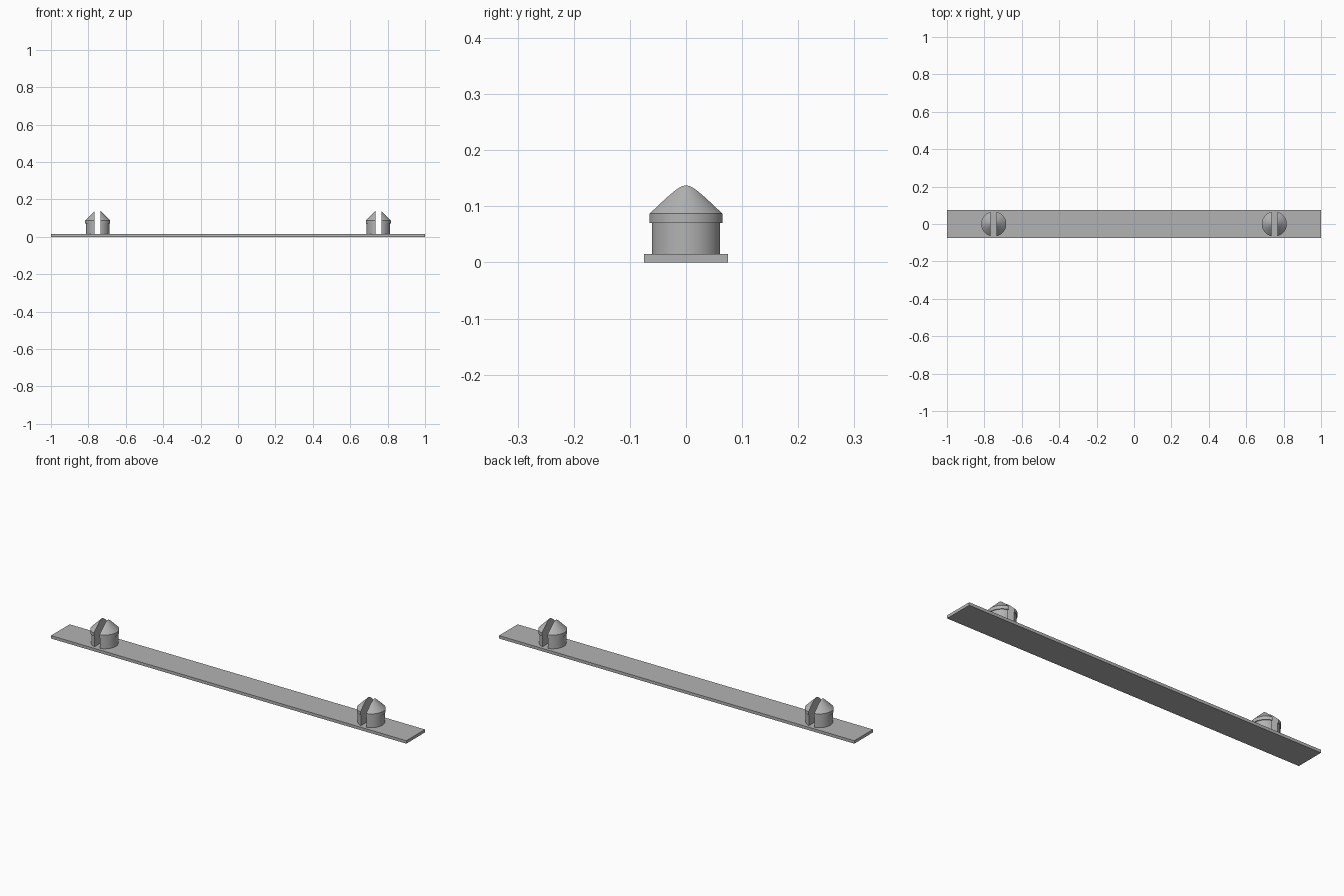
import bpy, bmesh, math
from mathutils import Vector

cube = bpy.data.objects.get("Cube")
if cube:
    bpy.data.objects.remove(cube, do_unlink=True)

PLATE_TOP = 0.015
SLOT_HALF = 0.016
PEG_X = 0.75

grey = bpy.data.materials.new("grey_plastic")
grey.use_nodes = True
colour = (0.45, 0.45, 0.45, 1)
grey.diffuse_color = colour
grey.node_tree.nodes["Principled BSDF"].inputs["Base Color"].default_value = colour


def add_object(name, bm, location):
    bmesh.ops.recalc_face_normals(bm, faces=bm.faces)
    mesh = bpy.data.meshes.new(name)
    bm.to_mesh(mesh)
    bm.free()
    mesh.materials.append(grey)
    obj = bpy.data.objects.new(name, mesh)
    obj.location = location
    bpy.context.collection.objects.link(obj)
    return obj


def peg_half(name, x, side):
    """Turned peg with a pointed head, cut flat along the slot."""
    profile = [(0, 0.012), (0.0625, 0.012), (0.0625, 0.07),
               (0.0667, 0.07), (0.0667, 0.087), (0, 0.153)]
    bm = bmesh.new()
    verts = [bm.verts.new((r, 0, z)) for r, z in profile]
    edges = [bm.edges.new(pair) for pair in zip(verts, verts[1:])]
    bmesh.ops.spin(bm, geom=verts + edges, axis=(0, 0, 1), cent=(0, 0, 0),
                   angle=math.tau, steps=64)
    bmesh.ops.remove_doubles(bm, verts=bm.verts, dist=0.0001)
    cut = bmesh.ops.bisect_plane(
        bm, geom=bm.verts[:] + bm.edges[:] + bm.faces[:],
        plane_co=(side * SLOT_HALF, 0, 0), plane_no=(side, 0, 0), clear_inner=True)
    rim = [e for e in cut["geom_cut"] if isinstance(e, bmesh.types.BMEdge)]
    bmesh.ops.triangle_fill(bm, edges=rim, use_beauty=True, normal=Vector((-side, 0, 0)))
    obj = add_object(name, bm, (x, 0, 0))
    bpy.ops.object.select_all(action="DESELECT")
    obj.select_set(True)
    bpy.context.view_layer.objects.active = obj
    bpy.ops.object.shade_smooth_by_angle(angle=math.radians(30))


# Flat base strip
bm = bmesh.new()
bmesh.ops.create_cube(bm, size=1)
bmesh.ops.scale(bm, vec=(2, 0.15, PLATE_TOP), verts=bm.verts)
add_object("base_strip", bm, (0, 0, PLATE_TOP / 2))

# Two split snap pegs
for peg, x in (("left", PEG_X), ("right", -PEG_X)):
    for half, side in (("outer", math.copysign(1, x)), ("inner", -math.copysign(1, x))):
        peg_half(f"{peg}_peg_{half}_half", x, side)
